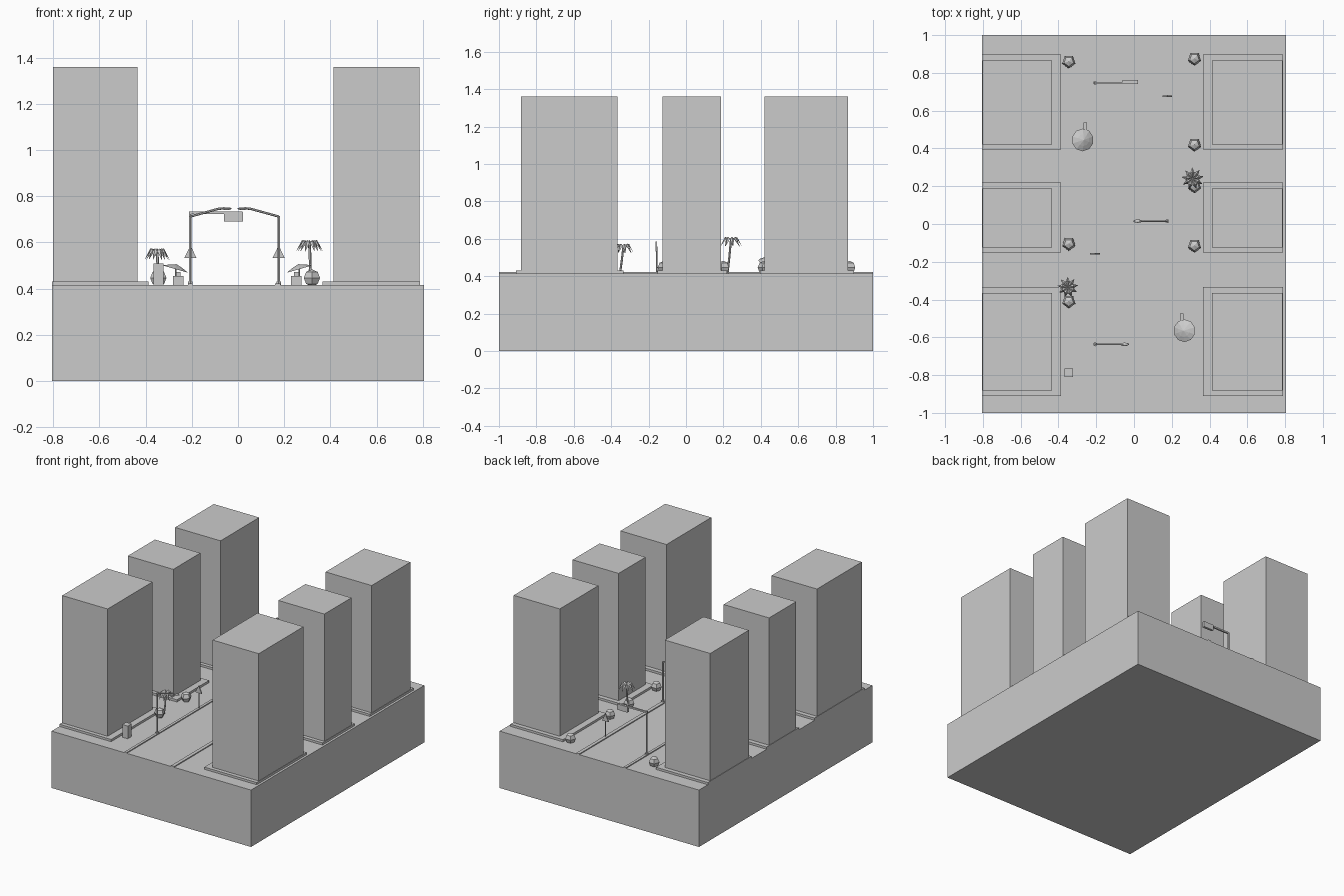
import bpy, bmesh, math
from mathutils import Vector, Matrix

if "Cube" in bpy.data.objects:
    bpy.data.objects.remove(bpy.data.objects["Cube"])

GROUND = 0.415
grey = bpy.data.materials.new("plain grey")
grey.diffuse_color = (0.6, 0.6, 0.6, 1)
grey.use_nodes = True
grey.node_tree.nodes["Principled BSDF"].inputs["Base Color"].default_value = grey.diffuse_color


def finish(name, bm):
    me = bpy.data.meshes.new(name)
    bm.to_mesh(me)
    bm.free()
    me.materials.append(grey)
    ob = bpy.data.objects.new(name, me)
    bpy.context.collection.objects.link(ob)
    return ob


def box(name, x0, x1, y0, y1, z0, z1):
    bm = bmesh.new()
    m = Matrix.Translation(((x0 + x1) / 2, (y0 + y1) / 2, (z0 + z1) / 2)) \
        @ Matrix.Diagonal((x1 - x0, y1 - y0, z1 - z0, 1))
    bmesh.ops.create_cube(bm, size=1, matrix=m)
    return finish(name, bm)


def tube(name, points, radius, sides=6):
    """Prisms joined end to end along a path."""
    bm = bmesh.new()
    for a, b in zip(points, points[1:]):
        a, b = Vector(a), Vector(b)
        d = b - a
        m = Matrix.Translation((a + b) / 2) @ d.to_track_quat('Z', 'Y').to_matrix().to_4x4()
        bmesh.ops.create_cone(bm, cap_ends=True, segments=sides, radius1=radius,
                              radius2=radius, depth=d.length, matrix=m)
    return finish(name, bm)


def bush(x, y):
    bm = bmesh.new()
    m = Matrix.Translation((x, y, 0.446)) @ Matrix.Rotation(math.pi, 4, 'Z')
    bmesh.ops.create_uvsphere(bm, u_segments=5, v_segments=4, radius=0.037, matrix=m)
    finish("bush", bm)


def palm(x, y, top, reach):
    tube("palm_trunk", [(x, y - 0.018, GROUND), (x + 0.003, y - 0.008, (GROUND + top) / 2),
                        (x, y, top)], 0.006)
    # drooping folded leaves around the crown
    bm = bmesh.new()
    for i in range(9):
        r = Matrix.Translation((x, y, top)) @ Matrix.Rotation(i * math.tau / 9 + 0.2, 4, 'Z')
        pts = [(0, 0, 0.004), (reach * .55, -.011, .004), (reach * .55, 0, .016),
               (reach * .55, .011, .004), (reach, 0, -.034)]
        a, b, c, d, e = [bm.verts.new(r @ Vector(p)) for p in pts]
        for f in ((a, b, c), (a, c, d), (b, e, c), (c, e, d)):
            bm.faces.new(f)
    finish("palm_leaves", bm)


def umbrella_set(x, y, side):
    # tilted canopy
    bm = bmesh.new()
    tilt = Matrix.Translation((x, y, 0.49)) @ Matrix.Rotation(side * math.radians(16), 4, 'Y')
    bmesh.ops.create_cone(bm, cap_ends=True, segments=10, radius1=0.06, radius2=0.032,
                          depth=0.012, matrix=tilt)
    bmesh.ops.create_cone(bm, cap_ends=True, segments=10, radius1=0.032, radius2=0,
                          depth=0.01, matrix=tilt @ Matrix.Translation((0, 0, 0.011)))
    finish("umbrella_canopy", bm)
    tube("umbrella_pole", [(x, y, GROUND), (x, y, 0.49)], 0.004)
    # stall below with a narrow back piece
    cx = x + 0.012 * side
    box("stall_box", cx - 0.023, cx + 0.023, y - 0.03, y + 0.03, GROUND, 0.455)
    box("stall_back", cx - 0.01, cx + 0.01, y + 0.03, y + 0.092, 0.445, 0.472)


def street_light(x, y, side):
    """side = direction of the arm along x."""
    tube("light_post", [(x, y, GROUND), (x, y, 0.715)], 0.006)
    tube("light_post_base", [(x, y, GROUND), (x, y, 0.43)], 0.011)
    bend = x + side * 0.12
    tube("light_arm", [(x, y, 0.712), (bend, y, 0.745), (bend + side * 0.03, y, 0.748)], 0.005)
    bm = bmesh.new()
    m = Matrix.Translation((bend + side * 0.036, y, 0.746)) @ Matrix.Diagonal((0.024, 0.009, 0.006, 1))
    bmesh.ops.create_uvsphere(bm, u_segments=10, v_segments=6, radius=1, matrix=m)
    finish("light_head", bm)


def triangle_sign(x, y):
    tube("sign_post", [(x, y, GROUND), (x, y, 0.56)], 0.004)
    bm = bmesh.new()
    tri = [(-0.026, 0.533), (0.026, 0.533), (0, 0.587)]
    face = bm.faces.new([bm.verts.new((x + px, y - 0.006, pz)) for px, pz in tri])
    ext = bmesh.ops.extrude_face_region(bm, geom=[face])
    bmesh.ops.translate(bm, vec=(0, 0.008, 0),
                        verts=[v for v in ext["geom"] if isinstance(v, bmesh.types.BMVert)])
    bmesh.ops.recalc_face_normals(bm, faces=bm.faces)
    finish("sign_plate", bm)


# ground block and the two curbs
box("ground_block", -0.805, 0.805, -1, 1, 0, GROUND)
box("curb_left", -0.216, -0.197, -1, 1, 0.40, 0.422)
box("curb_right", 0.16, 0.185, -1, 1, 0.40, 0.422)

# building plinths and towers: plinth y range, tower y range
rows = [(-0.91, -0.333, -0.882, -0.365), (-0.152, 0.22, -0.125, 0.187), (0.395, 0.898, 0.42, 0.866)]
for p0, p1, t0, t1 in rows:
    box("plinth_left", -0.805, -0.387, p0, p1, GROUND - 0.01, 0.431)
    box("plinth_right", 0.365, 0.788, p0, p1, GROUND - 0.01, 0.431)
    box("tower_left", -0.802, -0.435, t0, t1, 0.42, 1.36)
    box("tower_right", 0.413, 0.785, t0, t1, 0.42, 1.36)

# bushes
for x, ys in ((-0.345, (0.86, -0.105, -0.41)), (0.32, (0.875, 0.42, 0.2, -0.115))):
    for y in ys:
        bush(x, y)

# palms, umbrellas and bin
palm(-0.35, -0.335, 0.558, 0.055)
palm(0.31, 0.24, 0.594, 0.06)
umbrella_set(-0.27, 0.445, 1)
umbrella_set(0.265, -0.565, -1)
box("bin", -0.367, -0.323, -0.81, -0.766, GROUND, 0.508)

# street furniture along the curbs
street_light(-0.206, -0.637, 1)
street_light(0.176, 0.015, -1)
triangle_sign(-0.206, -0.156)
triangle_sign(0.176, 0.678)

# overhead sign on a straight arm
tube("gantry_post", [(-0.206, 0.747, GROUND), (-0.206, 0.747, 0.732)], 0.006)
tube("gantry_post_base", [(-0.206, 0.747, GROUND), (-0.206, 0.747, 0.43)], 0.011)
box("gantry_arm", -0.212, 0.02, 0.741, 0.753, 0.722, 0.733)
box("gantry_sign", -0.06, 0.022, 0.745, 0.762, 0.69, 0.732)
